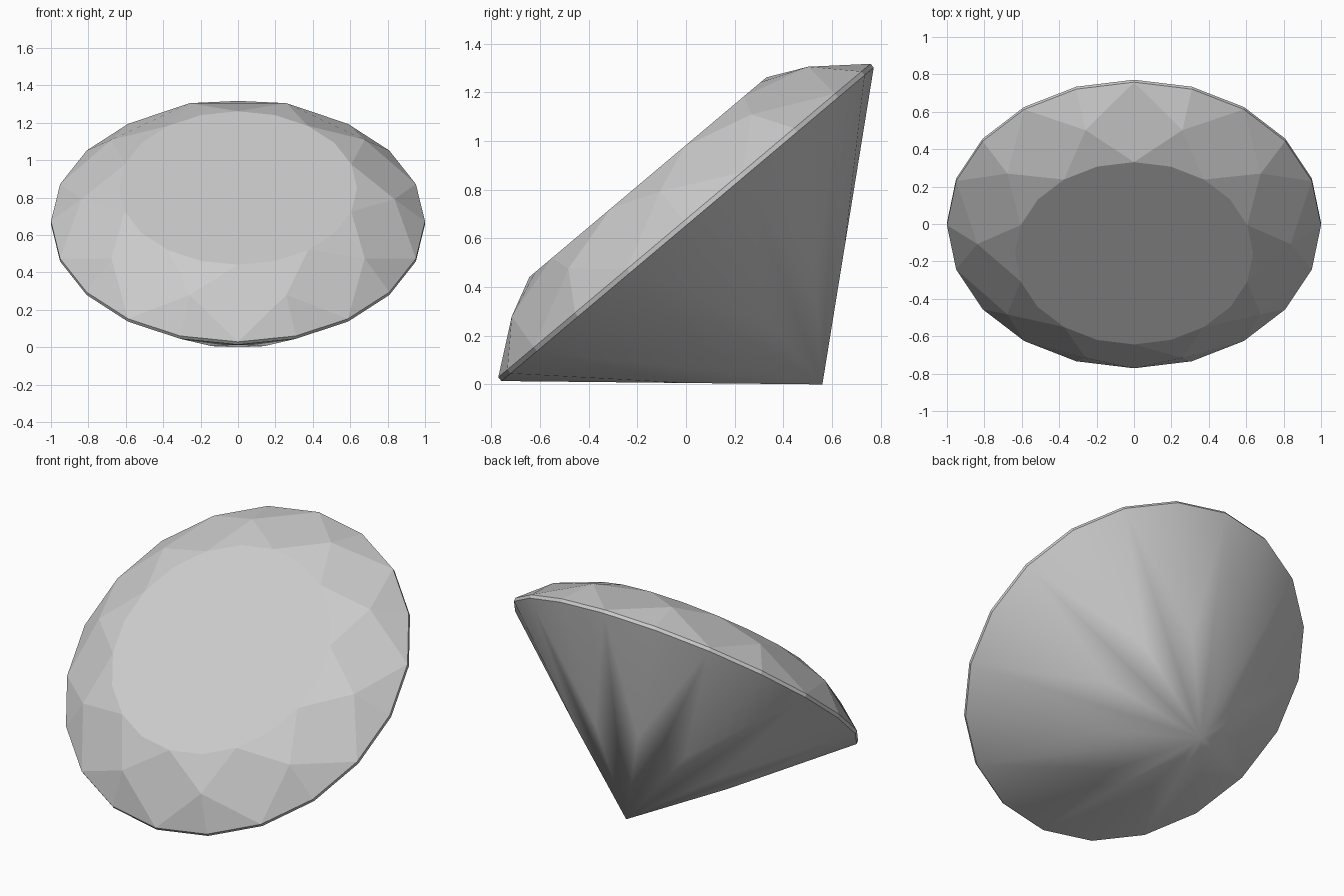
import bpy, bmesh
from math import sin, cos, pi, radians
from mathutils import Matrix

if "Cube" in bpy.data.objects:
    bpy.data.objects.remove(bpy.data.objects["Cube"])

N = 20                      # girdle sides; ten main facets
TILT = radians(40.1)
bm = bmesh.new()


def ring(radius, height, step=1, start=0):
    """Vertices by side index, running round from +y."""
    return {i: bm.verts.new((radius * sin(2 * pi * i / N),
                             radius * cos(2 * pi * i / N), height))
            for i in range(start, N, step)}


# Levels of the cut stone along its own axis
table = ring(0.637, 0.243)
crown_mid = ring(0.837, 0.166, 2, 1)
girdle_top = ring(1.0, 0.010)
girdle_low = ring(1.0, -0.010)
pav_mid = ring(0.45, -0.502, 2, 1)
culet = bm.verts.new((0, 0, -0.87))

bm.faces.new([table[i] for i in range(N)])

# Girdle band
for i in range(N):
    j = (i + 1) % N
    bm.faces.new((girdle_top[i], girdle_top[j], girdle_low[j], girdle_low[i]))

pavilion = []
for i in range(0, N, 2):
    a, b, c = (i - 1) % N, (i + 1) % N, (i + 2) % N
    # Crown: bezel kite, star facet, two upper girdle facets
    bm.faces.new((crown_mid[a], girdle_top[i], crown_mid[b], table[i]))
    bm.faces.new((crown_mid[b], table[c], table[b], table[i]))
    bm.faces.new((crown_mid[b], girdle_top[i], girdle_top[b]))
    bm.faces.new((crown_mid[b], girdle_top[b], girdle_top[c]))
    # Pavilion: main kite and two lower girdle facets
    pavilion += [
        bm.faces.new((culet, pav_mid[a], girdle_low[i], pav_mid[b])),
        bm.faces.new((pav_mid[b], girdle_low[i], girdle_low[b])),
        bm.faces.new((pav_mid[b], girdle_low[b], girdle_low[c]))]

bmesh.ops.recalc_face_normals(bm, faces=bm.faces[:])

# Smooth pavilion, crisp crown and girdle
for f in pavilion:
    f.smooth = True
for i in range(N):
    bm.edges.get((girdle_low[i], girdle_low[(i + 1) % N])).smooth = False

# Lean the stone so it rests on its culet and girdle
bm.transform(Matrix.Translation((0, 0, 0.87 * cos(TILT))) @ Matrix.Rotation(TILT, 4, 'X'))

mesh = bpy.data.meshes.new("cut_gemstone")
bm.to_mesh(mesh)
bm.free()
bpy.context.collection.objects.link(bpy.data.objects.new("cut_gemstone", mesh))
